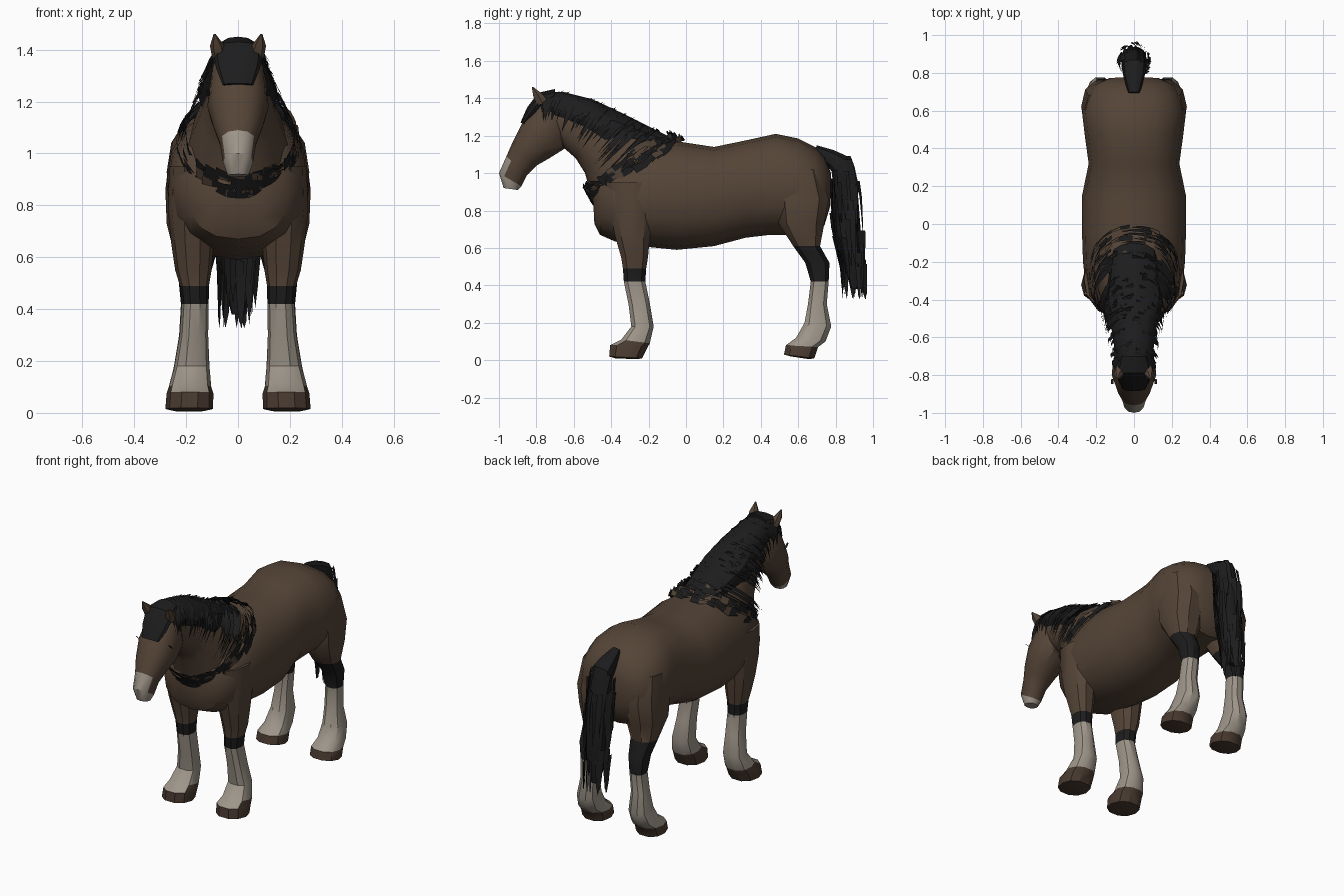
import bpy, bmesh, math, random
from mathutils import Vector

if "Cube" in bpy.data.objects:
    bpy.data.objects.remove(bpy.data.objects["Cube"])

random.seed(7)


def material(name, rgb):
    m = bpy.data.materials.new(name)
    m.diffuse_color = (*rgb, 1)
    m.use_nodes = True
    m.node_tree.nodes["Principled BSDF"].inputs["Base Color"].default_value = m.diffuse_color
    return m


MATS = [material("bay coat", (0.09, 0.058, 0.038)),
        material("black hair", (0.012, 0.012, 0.013)),
        material("pale feather", (0.34, 0.30, 0.25)),
        material("hoof brown", (0.068, 0.043, 0.03))]
COAT, BLACK, PALE, HOOF = range(4)


def finish(name, bm, paint, angle=35):
    for f in bm.faces:
        f.material_index = paint(f.calc_center_median())
    me = bpy.data.meshes.new(name)
    bm.to_mesh(me)
    bm.free()
    for m in MATS:
        me.materials.append(m)
    ob = bpy.data.objects.new(name, me)
    bpy.context.collection.objects.link(ob)
    bpy.ops.object.select_all(action='DESELECT')
    ob.select_set(True)
    bpy.context.view_layer.objects.active = ob
    bpy.ops.object.shade_smooth_by_angle(angle=math.radians(angle))
    return ob


def ring_point(ring, a, power=1.0):
    """Point on an oval spanning two (y, z) points, with a half width and x centre."""
    y1, z1, y2, z2, hw = ring[:5]
    xc = ring[5] if len(ring) > 5 else 0
    c, s = (math.copysign(abs(v) ** power, v) for v in (math.cos(a), math.sin(a)))
    return Vector((xc + c * hw, (y1 + y2) / 2 + s * (y1 - y2) / 2,
                   (z1 + z2) / 2 + s * (z1 - z2) / 2))


def loft(name, rings, paint, sides=12, power=0.9, mirror=1):
    bm = bmesh.new()
    loops = []
    for r in rings:
        pts = [ring_point(r, math.tau * i / sides, power) for i in range(sides)]
        loops.append([bm.verts.new((p.x * mirror, p.y, p.z)) for p in pts])
    for a, b in zip(loops, loops[1:]):
        for i in range(sides):
            j = (i + 1) % sides
            bm.faces.new((a[i], a[j], b[j], b[i]))
    bm.faces.new(loops[0])
    bm.faces.new(loops[-1])
    bmesh.ops.recalc_face_normals(bm, faces=bm.faces)
    return finish(name, bm, paint)


def strand(bm, pts, across, width):
    """Flat lock of hair along pts, ending in a point."""
    rows = []
    for i, p in enumerate(pts[:-1]):
        w = across * width * (1 - 0.25 * i)
        rows.append((bm.verts.new(p - w), bm.verts.new(p + w)))
    for a, b in zip(rows, rows[1:]):
        bm.faces.new((a[0], a[1], b[1], b[0]))
    bm.faces.new((rows[-1][0], rows[-1][1], bm.verts.new(pts[-1])))


def lerp_ring(rings, t):
    t = min(t * (len(rings) - 1), len(rings) - 1.001)
    i = int(t)
    return [u + (v - u) * (t - i) for u, v in zip(rings[i], rings[i + 1])]


coat = lambda c: COAT
black = lambda c: BLACK

# Barrel, chest and rump
loft("body", [(-.50, .92, -.49, .73, .10), (-.46, 1.0, -.46, .67, .19),
              (-.38, 1.08, -.38, .635, .25), (-.2, 1.15, -.2, .605, .27),
              (-.05, 1.17, -.05, .59, .275), (.15, 1.14, .15, .61, .275),
              (.32, 1.175, .32, .655, .24), (.48, 1.21, .45, .67, .26),
              (.6, 1.185, .58, .67, .275), (.69, 1.14, .68, .67, .25),
              (.74, 1.09, .74, .72, .21), (.775, 1.0, .77, .82, .13)],
     coat, sides=16, power=0.85)

# Neck
neck = [(-.02, 1.16, -.45, .72, .21), (-.2, 1.22, -.50, .86, .19),
        (-.35, 1.30, -.54, 1.0, .145), (-.5, 1.37, -.59, 1.08, .115),
        (-.66, 1.41, -.67, 1.15, .095), (-.76, 1.41, -.72, 1.2, .08)]
loft("neck", neck, coat)

# Head with pale muzzle
loft("head", [(-.71, 1.42, -.64, 1.22, .075), (-.79, 1.40, -.65, 1.13, .11),
              (-.87, 1.28, -.73, 1.08, .118), (-.925, 1.17, -.80, 1.04, .095),
              (-.96, 1.09, -.85, .99, .07), (-1.0, 1.0, -.88, .93, .058),
              (-.975, .92, -.90, .91, .04)],
     lambda c: PALE if c.z < 1.07 and c.y < -.89 and abs(c.x) < .06 else COAT)
for side in (-1, 1):
    # Ears
    loft("ear", [(-.80, 1.36, -.73, 1.38, .03, .07), (-.82, 1.41, -.76, 1.42, .028, .08),
                 (-.825, 1.46, -.815, 1.46, .004, .09)], coat, sides=6, mirror=side)
    # Eyes
    loft("eye", [(-.85, 1.25, -.82, 1.22, .004, .112), (-.85, 1.25, -.82, 1.22, .004, .118)],
         black, sides=6, mirror=side)

    # Front legs
    def front_paint(c):
        return HOOF if c.z < .09 else PALE if c.z < .42 else BLACK if c.z < .49 else COAT
    loft("front_leg", [(-.43, .95, -.15, .95, .09, .175), (-.41, .78, -.17, .78, .095, .175),
                       (-.38, .65, -.19, .65, .082, .175), (-.35, .55, -.2, .55, .07, .172),
                       (-.34, .49, -.21, .49, .056, .168), (-.335, .42, -.215, .42, .052, .165),
                       (-.31, .3, -.19, .3, .055, .17), (-.295, .18, -.17, .18, .068, .178),
                       (-.35, .11, -.19, .09, .082, .185), (-.41, .08, -.20, .07, .09, .185),
                       (-.415, .02, -.23, .01, .092, .188), (-.38, .01, -.26, .005, .06, .188)],
         front_paint, sides=10, mirror=side)

    # Hind legs
    def hind_paint(c):
        return HOOF if c.z < .085 else PALE if c.z < .43 else BLACK if c.z < .6 else COAT
    loft("hind_leg", [(.5, 1.02, .72, 1.02, .11, .15), (.47, .86, .77, .86, .125, .155),
                      (.49, .73, .745, .73, .115, .16), (.57, .61, .72, .61, .08, .165),
                      (.635, .52, .77, .52, .06, .17), (.665, .42, .765, .42, .05, .17),
                      (.65, .3, .755, .3, .052, .175), (.63, .2, .78, .18, .065, .18),
                      (.585, .12, .75, .10, .075, .185), (.53, .08, .71, .07, .088, .187),
                      (.52, .03, .69, .01, .09, .187), (.56, .02, .66, .005, .06, .187)],
         hind_paint, sides=10, mirror=side)

# Mane: shell over the crest, then loose hanging locks
shell = []
for r in neck[1:]:
    y1, z1, y2, z2, hw = r
    k = .62
    shell.append((y1, z1 + .025, y1 + (y2 - y1) * k, z1 + (z2 - z1) * k, hw + .008))
shell[0] = (-.1, 1.2, -.24, 1.13, .12)
loft("mane", shell, black)

bm = bmesh.new()
for i in range(110):
    r = lerp_ring(neck, random.uniform(.12, .97))
    r[4] += random.uniform(.015, .035)
    side = random.choice((-1, 1))
    start, end = random.uniform(.9, 1.6), random.uniform(-.45, .15)
    pts = []
    for k in range(4):
        a = start + (end - start) * k / 3
        p = ring_point(r, a, .9) + Vector((0, -.015 * k, .02))
        pts.append(Vector((p.x * side, p.y, p.z)))
    strand(bm, pts, Vector((0, .9, random.uniform(.1, .5))), random.uniform(.012, .03))
finish("mane_locks", bm, black)

# Hair band sweeping from withers round the breast
band = [(-.01, 1.19, -.50, .83, .235), (-.15, 1.23, -.55, .92, .205)]
bm = bmesh.new()
for i in range(120):
    r = lerp_ring(band, random.random())
    r[4] += random.uniform(-.01, .015)
    a = random.uniform(0, math.tau)
    step = random.uniform(.12, .22)
    pts = [ring_point(r, a + step * k, .9) * random.uniform(.99, 1.01) for k in range(4)]
    strand(bm, pts, Vector((0, -.5, .7)), random.uniform(.012, .028))
finish("breast_band", bm, lambda c: COAT if math.sin(c.x * 91 + c.z * 57) > .75 else BLACK)

# Forelock over the brow
loft("forelock", [(-.70, 1.45, -.70, 1.37, .07), (-.79, 1.43, -.76, 1.36, .095),
                  (-.85, 1.35, -.80, 1.31, .085), (-.885, 1.27, -.86, 1.26, .06)], black)

# Tail with ragged ends
tail = [(.68, 1.10, .70, 1.15, .03), (.76, 1.03, .79, 1.125, .055),
        (.79, .99, .87, 1.09, .065), (.79, .85, .92, .92, .065),
        (.80, .70, .935, .72, .07), (.84, .52, .94, .52, .06), (.88, .38, .92, .38, .025)]
loft("tail", tail, black, sides=10)
bm = bmesh.new()
for i in range(75):
    t0 = random.uniform(.3, .85)
    a = random.uniform(0, math.tau)
    pts = []
    for k in range(4):
        r = lerp_ring(tail[:-1] + [(.85, .35, .95, .35, .06)], min(t0 + .07 * k, 1))
        p = ring_point(r, a)
        p += Vector((math.cos(a) * .012, -math.sin(a) * .012, -.008 * k))
        pts.append(p)
    across = Vector((-math.sin(a + .5), -math.cos(a + .5), 0))
    strand(bm, pts, across, random.uniform(.012, .026))
finish("tail_locks", bm, black)
